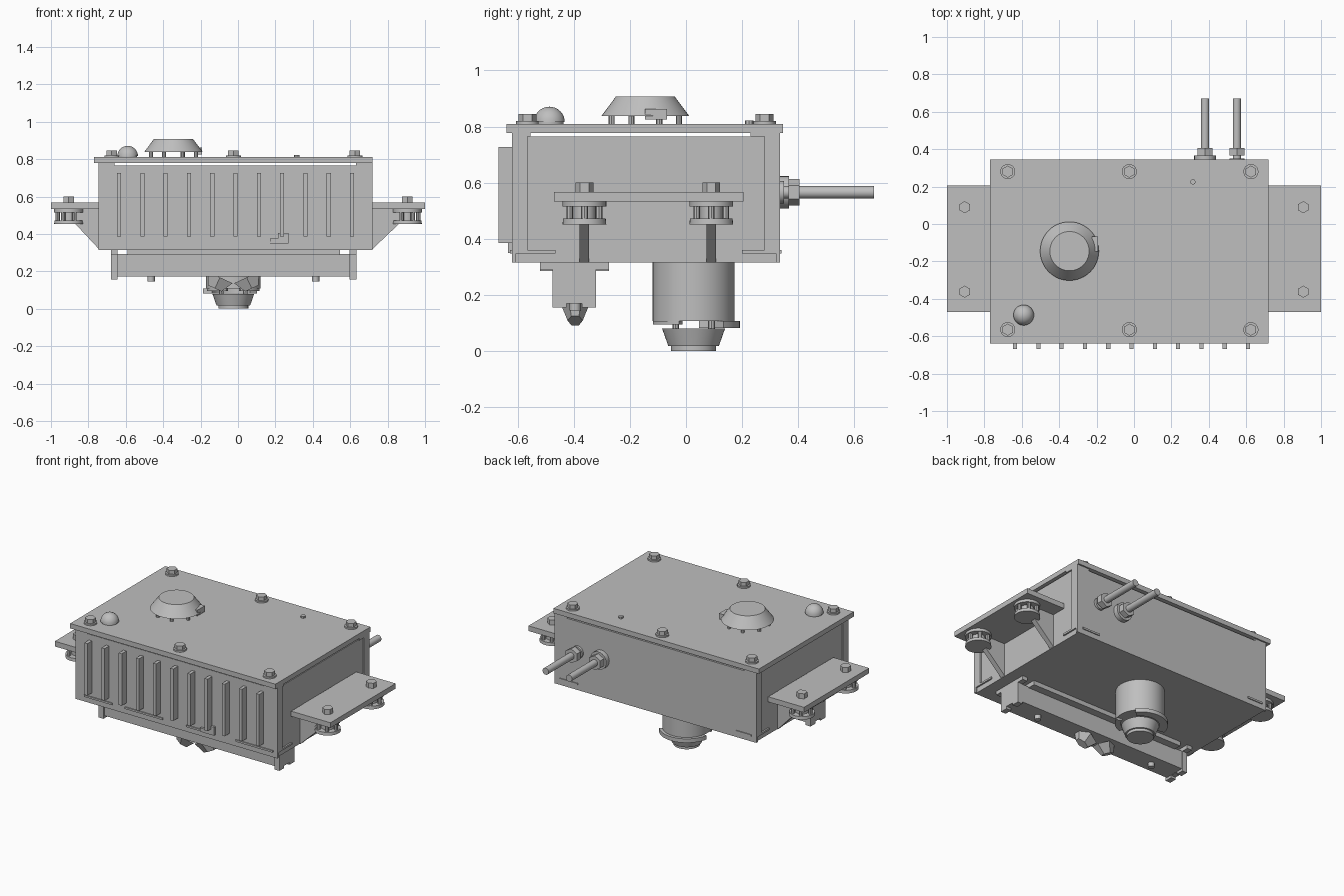
import bpy, bmesh, math
from mathutils import Matrix, Vector

if "Cube" in bpy.data.objects:
    bpy.data.objects.remove(bpy.data.objects["Cube"], do_unlink=True)

GREY = (0.52, 0.52, 0.52, 1)
grey = bpy.data.materials.new("plain grey")
grey.use_nodes = True
grey.diffuse_color = GREY
grey.node_tree.nodes["Principled BSDF"].inputs["Base Color"].default_value = GREY
CX = -0.025  # centre line of lid and underside parts


def finish(name, bm, smooth=False):
    mesh = bpy.data.meshes.new(name)
    bmesh.ops.recalc_face_normals(bm, faces=bm.faces)
    bm.to_mesh(mesh)
    bm.free()
    mesh.materials.append(grey)
    ob = bpy.data.objects.new(name, mesh)
    bpy.context.collection.objects.link(ob)
    if smooth:
        bpy.ops.object.select_all(action="DESELECT")
        ob.select_set(True)
        bpy.context.view_layer.objects.active = ob
        bpy.ops.object.shade_smooth_by_angle(angle=math.radians(35))
    return ob


def box(name, x, y, z):
    """Box from (low, high) pairs."""
    bm = bmesh.new()
    bmesh.ops.create_cube(bm, size=1)
    for v in bm.verts:
        v.co = [r[0] + (c + 0.5) * (r[1] - r[0]) for c, r in zip(v.co, (x, y, z))]
    return finish(name, bm)


def cone(name, x, y, z0, z1, r0, r1=None, sides=32):
    """Upright prism, cylinder or frustum."""
    bm = bmesh.new()
    bmesh.ops.create_cone(bm, cap_ends=True, segments=sides, radius1=r0,
                          radius2=r0 if r1 is None else r1, depth=z1 - z0,
                          matrix=Matrix.Translation((x, y, (z0 + z1) / 2)))
    return finish(name, bm, sides > 8)


def rod(name, x, z, y0, y1, r, sides=24):
    """Cylinder or prism running front to back."""
    bm = bmesh.new()
    place = Matrix.Translation((x, (y0 + y1) / 2, z)) @ Matrix.Rotation(math.pi / 2, 4, "X")
    bmesh.ops.create_cone(bm, cap_ends=True, segments=sides, radius1=r, radius2=r,
                          depth=y1 - y0, matrix=place)
    return finish(name, bm, sides > 8)


def prism(name, points, axis, low, high):
    """Extrude a profile along x or y."""
    bm = bmesh.new()
    make = (lambda a, b: (low, a, b)) if axis == "x" else (lambda a, b: (a, low, b))
    face = bm.faces.new([bm.verts.new(make(a, b)) for a, b in points])
    new = bmesh.ops.extrude_face_region(bm, geom=[face])["geom"]
    move = Vector((high - low, 0, 0) if axis == "x" else (0, high - low, 0))
    bmesh.ops.translate(bm, vec=move, verts=[v for v in new if isinstance(v, bmesh.types.BMVert)])
    return finish(name, bm)


def arc_ring(name, x, y, z0, z1, r0, r1, start, end, steps=16):
    """Part of a flat ring, angles in degrees."""
    bm = bmesh.new()
    rows = []
    for i in range(steps + 1):
        a = math.radians(start + (end - start) * i / steps)
        rows.append([bm.verts.new((x + r * math.cos(a), y + r * math.sin(a), z))
                     for r, z in ((r0, z0), (r1, z0), (r1, z1), (r0, z1))])
    for a, b in zip(rows, rows[1:]):
        for k in range(4):
            n = (k + 1) % 4
            bm.faces.new((a[k], a[n], b[n], b[k]))
    bm.faces.new(rows[0])
    bm.faces.new(rows[-1])
    return finish(name, bm, True)


# Housing: core, front and back plates, corner angles, spacers and lid
box("housing", (-0.735, 0.71), (-0.605, 0.32), (0.315, 0.765))
for name, y in (("front_plate", (-0.62, -0.605)), ("back_plate", (0.32, 0.335))):
    box(name, (-0.745, 0.72), y, (0.315, 0.765))
for side, x in (("right", (-0.745, -0.735)), ("left", (0.71, 0.72))):
    for end, y in (("front", (-0.605, -0.565)), ("back", (0.28, 0.32))):
        box(f"{side}_{end}_corner_angle", x, y, (0.35, 0.765))
    box(f"{side}_front_seam", x, (-0.605, -0.465), (0.348, 0.36))
    box(f"{side}_back_seam", x, (0.2, 0.32), (0.348, 0.36))
for x in ((-0.745, -0.66), (0.63, 0.72)):
    for y in ((-0.62, -0.555), (0.23, 0.335)):
        box("lid_spacer", x, y, (0.765, 0.78))
box("lid", (-0.77, 0.72), (-0.64, 0.345), (0.778, 0.81))

# Front cooling fins, seams and clip
for i in range(11):
    x = -0.636 + i * 0.1246
    box("cooling_fin", (x - 0.011, x + 0.011), (-0.668, -0.615), (0.386, 0.727))
for x in ((-0.68, -0.475), (-0.385, -0.11), (0.06, 0.2), (0.42, 0.69)):
    box("front_seam", x, (-0.627, -0.615), (0.348, 0.36))
box("clip_base", (0.17, 0.27), (-0.635, -0.615), (0.35, 0.375))
box("clip_tab", (0.215, 0.27), (-0.635, -0.615), (0.375, 0.405))
for x in ((-0.71, -0.6), (0.55, 0.68)):
    box("back_seam", x, (0.33, 0.341), (0.348, 0.36))

# Lid bolts
for x in (-0.675, CX, 0.625):
    for y in (-0.565, 0.28):
        cone("lid_washer", x, y, 0.81, 0.82, 0.04)
        cone("lid_bolt", x, y, 0.82, 0.845, 0.032, sides=6)

# Raised cap on short legs, with a side tab
cone("top_cap", -0.345, -0.145, 0.837, 0.907, 0.157, 0.105, 48)
for i in range(8):
    a = math.tau * (i + 0.5) / 8
    cone("cap_leg", -0.345 + 0.13 * math.cos(a), -0.145 + 0.13 * math.sin(a), 0.81, 0.838, 0.011, sides=8)
box("cap_tab", (-0.225, -0.192), (-0.146, -0.068), (0.825, 0.863))

# Small lamp dome
bm = bmesh.new()
bmesh.ops.create_uvsphere(bm, u_segments=32, v_segments=16, radius=0.055)
bmesh.ops.bisect_plane(bm, geom=bm.verts[:] + bm.edges[:] + bm.faces[:], plane_co=(0, 0, 0),
                       plane_no=(0, 0, -1), clear_outer=True)
bmesh.ops.holes_fill(bm, edges=[e for e in bm.edges if e.is_boundary])
bmesh.ops.translate(bm, vec=(-0.59, -0.487, 0.816), verts=bm.verts)
finish("lamp_dome", bm, True)
cone("lamp_base", -0.59, -0.487, 0.81, 0.817, 0.05)
cone("lid_pin", 0.315, 0.225, 0.81, 0.822, 0.015, sides=8)

# Rear cables with glands
for x in (0.38, 0.55):
    rod("cable", x, 0.566, 0.33, 0.67, 0.022)
    rod("gland_nut", x, 0.566, 0.365, 0.405, 0.047, 6)
rod("gland_flange", 0.38, 0.566, 0.335, 0.367, 0.058)
rod("gland_flange", 0.55, 0.566, 0.335, 0.35, 0.04)

# Side mounting brackets, gussets and damped bolts
for side, s, wall in (("right", -1, -0.74), ("left", 1, 0.715)):
    box(f"{side}_bracket", sorted((wall, s)), (-0.47, 0.205), (0.533, 0.567))
    for y in (-0.362, 0.09):
        prism(f"{side}_gusset", [(wall, 0.315), (wall, 0.534), (s * 0.945, 0.534)],
              "y", y - 0.017, y + 0.017)
        x = s * 0.905
        cone("bracket_bolt", x, y, 0.567, 0.6, 0.032, sides=6)
        cone("damper_top", x, y, 0.515, 0.533, 0.078)
        cone("damper_core", x, y, 0.47, 0.515, 0.04)
        cone("damper_base", x, y, 0.452, 0.472, 0.078, 0.076)
        for i in range(6):
            a = math.tau * i / 6
            cone("damper_post", x + 0.06 * math.cos(a), y + 0.06 * math.sin(a),
                 0.47, 0.517, 0.012, sides=8)

# Front rail under the housing
box("rail", (-0.645, 0.6), (-0.465, -0.325), (0.172, 0.292))
box("rail_flange", (-0.59, 0.545), (-0.52, -0.275), (0.286, 0.316))
end_profile = [(-0.475, 0.155), (-0.425, 0.155), (-0.425, 0.17), (-0.37, 0.17), (-0.37, 0.155),
               (-0.32, 0.155), (-0.32, 0.29), (-0.275, 0.29), (-0.275, 0.316),
               (-0.52, 0.316), (-0.52, 0.29), (-0.475, 0.29)]
for x in (-0.68, 0.597):
    prism("rail_end_plate", end_profile, "x", x, x + 0.036)
for x in (-0.465, 0.415):
    cone("rail_stud", x, -0.395, 0.145, 0.175, 0.02, sides=12)

# Pair of faceted lamps tilted outwards under the rail
for s in (-1, 1):
    bm = bmesh.new()
    place = (Matrix.Translation((CX + s * 0.085, -0.395, 0.138))
             @ Matrix.Rotation(-s * math.radians(25), 4, "Y") @ Matrix.Diagonal((1, 0.6, 1, 1)))
    bmesh.ops.create_cone(bm, cap_ends=True, segments=6, radius1=0.045, radius2=0.085,
                          depth=0.065, matrix=place)
    finish("faceted_lamp", bm)

# Lens barrel, collar and tapered nose
LY = 0.027
cone("lens_barrel", CX, LY, 0.107, 0.316, 0.146, sides=48)
arc_ring("lens_collar", CX, LY, 0.082, 0.108, 0.115, 0.165, 40, 170)
arc_ring("lens_collar_tab", CX, LY, 0.095, 0.108, 0.115, 0.15, 200, 255)
arc_ring("lens_collar_tab", CX, LY, 0.095, 0.108, 0.115, 0.15, 285, 340)
for i in range(4):
    a = math.tau * (i + 0.5) / 4
    cone("lens_post", CX + 0.09 * math.cos(a), LY + 0.09 * math.sin(a), 0.075, 0.11, 0.012, sides=8)
cone("lens_nose", CX, LY, 0.018, 0.08, 0.09, 0.112, 48)
cone("lens_rim", CX, LY, 0.0, 0.019, 0.08, sides=48)
